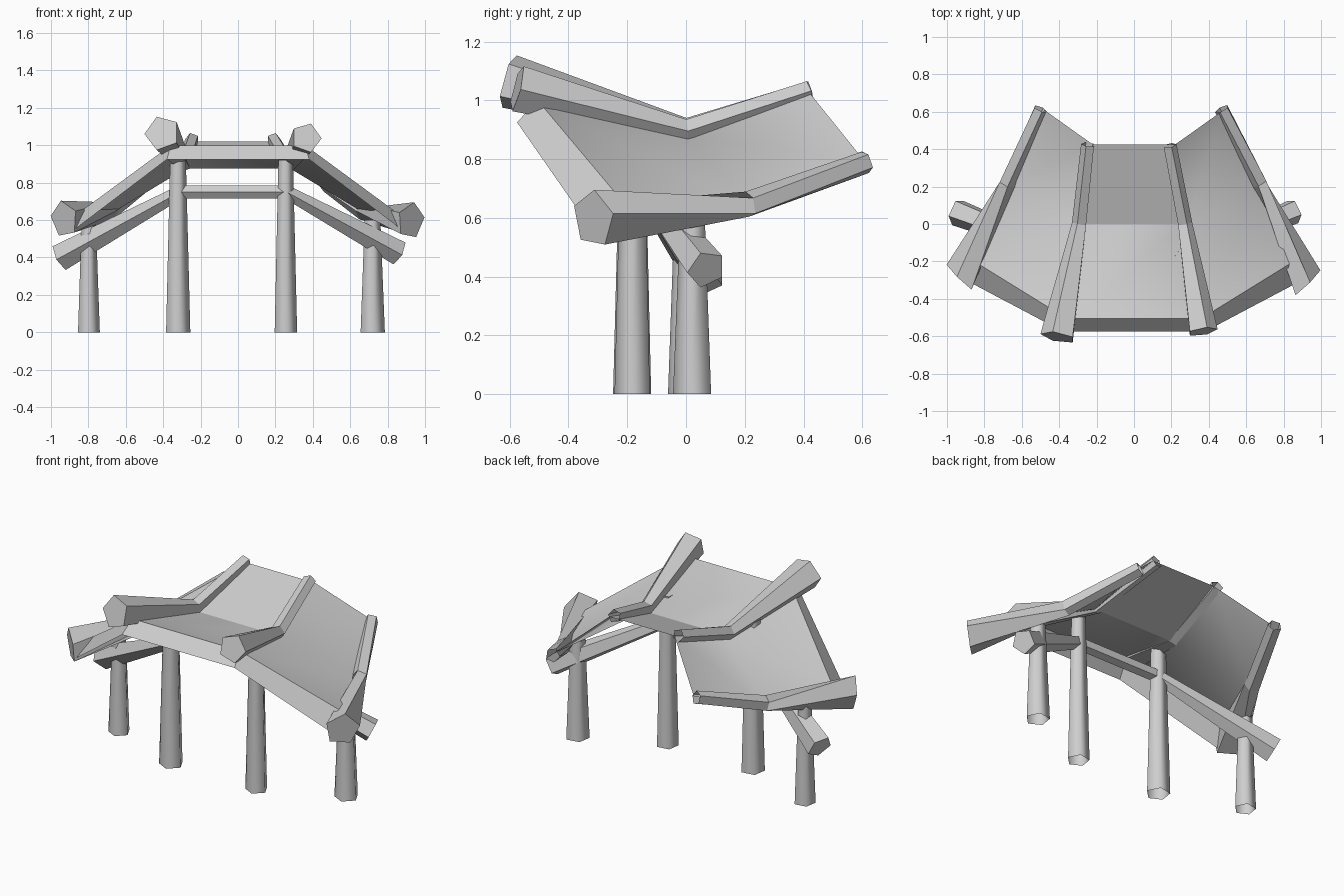
import bpy, bmesh, math
from mathutils import Vector

if "Cube" in bpy.data.objects:
    bpy.data.objects.remove(bpy.data.objects["Cube"], do_unlink=True)

GREY = (0.62, 0.62, 0.62, 1.0)
mat = bpy.data.materials.new("plain_grey")
mat.use_nodes = True
mat.diffuse_color = GREY
mat.node_tree.nodes["Principled BSDF"].inputs["Base Color"].default_value = GREY


def finish(name, bm, smooth=0):
    mesh = bpy.data.meshes.new(name)
    bm.to_mesh(mesh)
    bm.free()
    obj = bpy.data.objects.new(name, mesh)
    bpy.context.collection.objects.link(obj)
    mesh.materials.append(mat)
    if smooth:
        bpy.ops.object.select_all(action="DESELECT")
        obj.select_set(True)
        bpy.context.view_layer.objects.active = obj
        bpy.ops.object.shade_smooth_by_angle(angle=math.radians(smooth))


def timber(name, path, radii, point_to, cut=None, closed=True, smooth=0, sides=5):
    """Tapered log along a path, one corner towards point_to.
    The first end may be cut at an angle and closed; the last end is open."""
    bm = bmesh.new()
    path = [Vector(p) for p in path]
    rings = []
    for i, (p, r) in enumerate(zip(path, radii)):
        ahead = (path[min(i + 1, len(path) - 1)] - p).normalized()
        behind = (p - path[max(i - 1, 0)]).normalized()
        t = (ahead + behind).normalized()
        if cut and i == 0:
            t = Vector(cut).normalized()
        u = Vector(point_to)
        u = (u - t * u.dot(t)).normalized()
        v = t.cross(u)
        angles = [math.tau * k / sides for k in range(sides)]
        rings.append([bm.verts.new(p + r * (u * math.cos(a) + v * math.sin(a)))
                      for a in angles])
    for a, b in zip(rings, rings[1:]):
        for k in range(sides):
            n = (k + 1) % sides
            bm.faces.new((a[k], a[n], b[n], b[k]))
    if closed:
        bm.faces.new(rings[0][::-1])
    finish(name, bm, smooth)


# Roof sheet with a folded front lip: (inner point, outer point) for each row
rows = [((0.38, -0.575, 0.925), (0.90, -0.30, 0.53)),
        ((0.36, -0.505, 1.00), (0.87, -0.19, 0.625)),
        ((0.28, 0.00, 0.875), (0.67, 0.21, 0.64)),
        ((0.22, 0.425, 1.02), (0.48, 0.61, 0.79))]
bm = bmesh.new()
grid = []
for inner, outer in rows:
    line = [(-outer[0], *outer[1:]), (-inner[0], *inner[1:]), inner, outer]
    grid.append([bm.verts.new(p) for p in line])
for a, b in zip(grid, grid[1:]):
    for k in range(3):
        bm.faces.new((a[k], a[k + 1], b[k + 1], b[k]))
finish("roof_sheet", bm, smooth=30)

# Bent roof ridges, thick at the front
timber("inner_ridge_right",
       [(-0.405, -0.605, 1.065), (-0.29, 0, 0.90), (-0.245, 0.425, 1.03)],
       (0.097, 0.042, 0.038), (-1, 0, 0))
timber("inner_ridge_left",
       [(0.365, -0.575, 1.04), (0.27, 0, 0.895), (0.19, 0.42, 1.03)],
       (0.083, 0.042, 0.038), (1, 0, 0))
timber("outer_ridge_right",
       [(-0.93, -0.285, 0.605), (-0.68, 0.21, 0.65), (-0.50, 0.615, 0.79)],
       (0.1, 0.046, 0.04), (-1, -1, 0), cut=(0.7, 0.72, 0.1))
timber("outer_ridge_left",
       [(0.925, -0.315, 0.597), (0.67, 0.215, 0.645), (0.47, 0.615, 0.79)],
       (0.1, 0.046, 0.04), (1, -1, 0), cut=(-0.7, 0.72, 0.1))

# Tapered posts, open at both ends
for name, x, y, top, r in (("inner_post_right", -0.323, -0.18, 0.92, 0.069),
                           ("inner_post_left", 0.253, -0.18, 0.92, 0.064),
                           ("outer_post_right", -0.80, 0.0, 0.60, 0.062),
                           ("outer_post_left", 0.717, 0.024, 0.60, 0.069)):
    timber(name, [(x, y, 0), (x, y, top)], (r, r * 0.65), (-1, 1, 0),
           closed=False, smooth=80)

# Cross beams between and beyond the posts
timber("middle_beam", [(-0.32, -0.18, 0.75), (0.27, -0.18, 0.75)],
       (0.037, 0.037), (0, -1, 0), closed=False)
timber("side_beam_right", [(-0.95, 0.065, 0.40), (-0.31, -0.18, 0.75)],
       (0.076, 0.037), (0, -1, 0))
timber("side_beam_left", [(0.857, 0.07, 0.425), (0.26, -0.18, 0.75)],
       (0.07, 0.037), (0, -1, 0))
